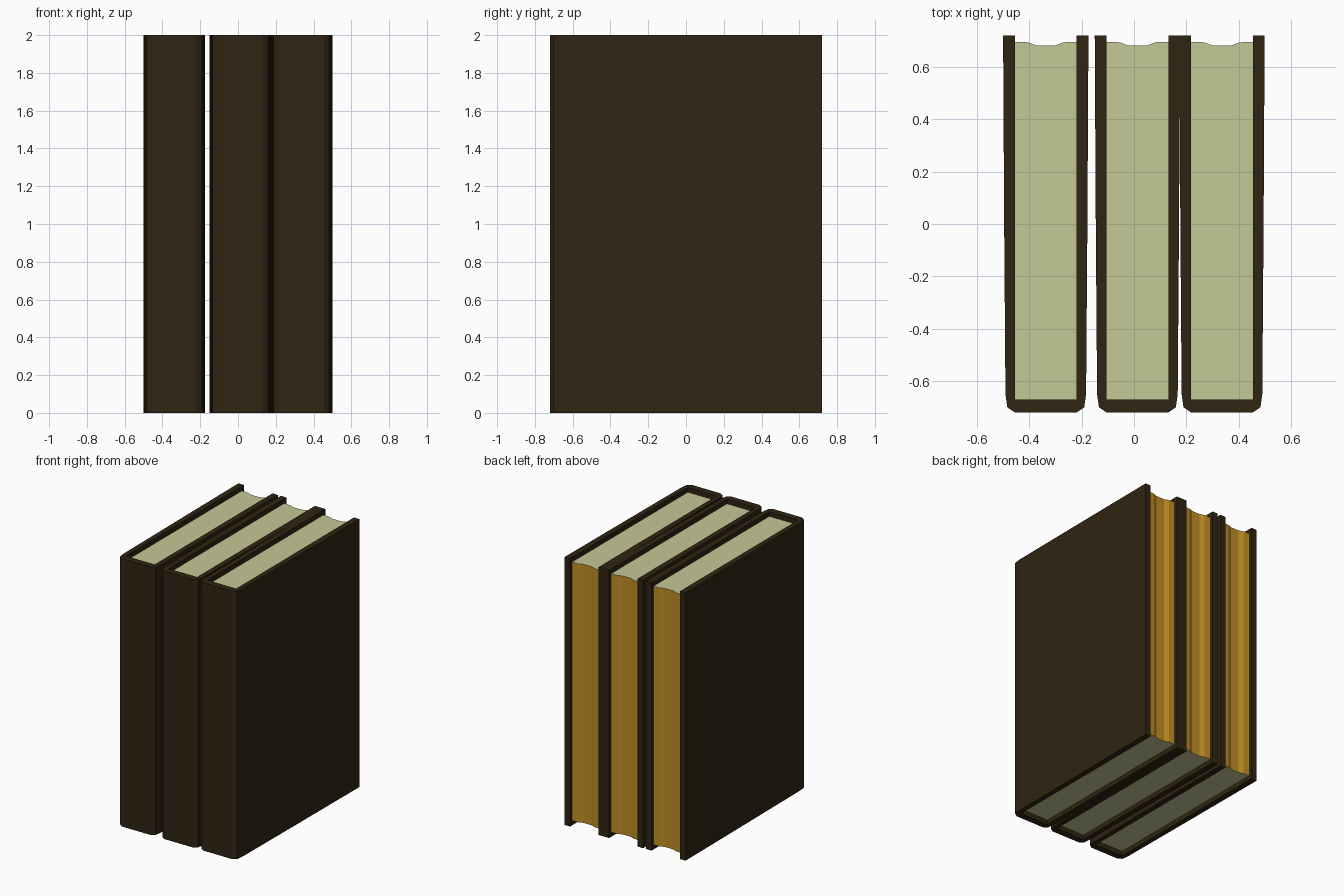
import bpy
import bmesh

if "Cube" in bpy.data.objects:
    bpy.data.objects.remove(bpy.data.objects["Cube"])


def material(name, color):
    mat = bpy.data.materials.new(name)
    mat.diffuse_color = (*color, 1)
    mat.use_nodes = True
    mat.node_tree.nodes["Principled BSDF"].inputs["Base Color"].default_value = mat.diffuse_color
    return mat


cover_mat = material("dark_leather", (0.03, 0.018, 0.006))
paper_mat = material("paper", (0.55, 0.58, 0.30))
gilt_mat = material("gilt_edge", (0.53, 0.27, 0.018))


def prism(name, outline, z0, z1, mats, x):
    """Extrude a flat outline from z0 to z1; sides use the last material."""
    bm = bmesh.new()
    base = bm.faces.new([bm.verts.new((px, py, z0)) for px, py in outline])
    top = bmesh.ops.extrude_face_region(bm, geom=[base], use_keep_orig=True)
    verts = [v for v in top["geom"] if isinstance(v, bmesh.types.BMVert)]
    bmesh.ops.translate(bm, verts=verts, vec=(0, 0, z1 - z0))
    bmesh.ops.recalc_face_normals(bm, faces=bm.faces)
    for f in bm.faces:
        f.material_index = 0 if abs(f.normal.z) > 0.5 else len(mats) - 1
    # split the concave end caps cleanly
    bmesh.ops.triangulate(bm, faces=[f for f in bm.faces if len(f.verts) > 4])
    mesh = bpy.data.meshes.new(name)
    bm.to_mesh(mesh)
    bm.free()
    for m in mats:
        mesh.materials.append(m)
    obj = bpy.data.objects.new(name, mesh)
    obj.location.x = x
    bpy.context.collection.objects.link(obj)
    return obj


# U-shaped cover: right half, mirrored to the left
half = [(0.118, -0.67), (0.118, 0.72), (0.163, 0.72), (0.159, 0.0),
        (0.154, -0.65), (0.147, -0.70), (0.118, -0.72)]
cover_outline = half + [(-px, py) for px, py in reversed(half)]

# Page block with a hollowed fore edge
page_outline = [(-0.118, -0.67), (0.118, -0.67), (0.118, 0.696),
                (0.068, 0.694), (0.034, 0.681), (-0.034, 0.681),
                (-0.068, 0.694), (-0.118, 0.696)]

# Three matching books
for i, x in enumerate((-0.337, 0.013, 0.336), 1):
    prism(f"book_cover_{i}", cover_outline, 0, 2, [cover_mat], x)
    prism(f"book_pages_{i}", page_outline, 0.035, 1.965, [paper_mat, gilt_mat], x)
